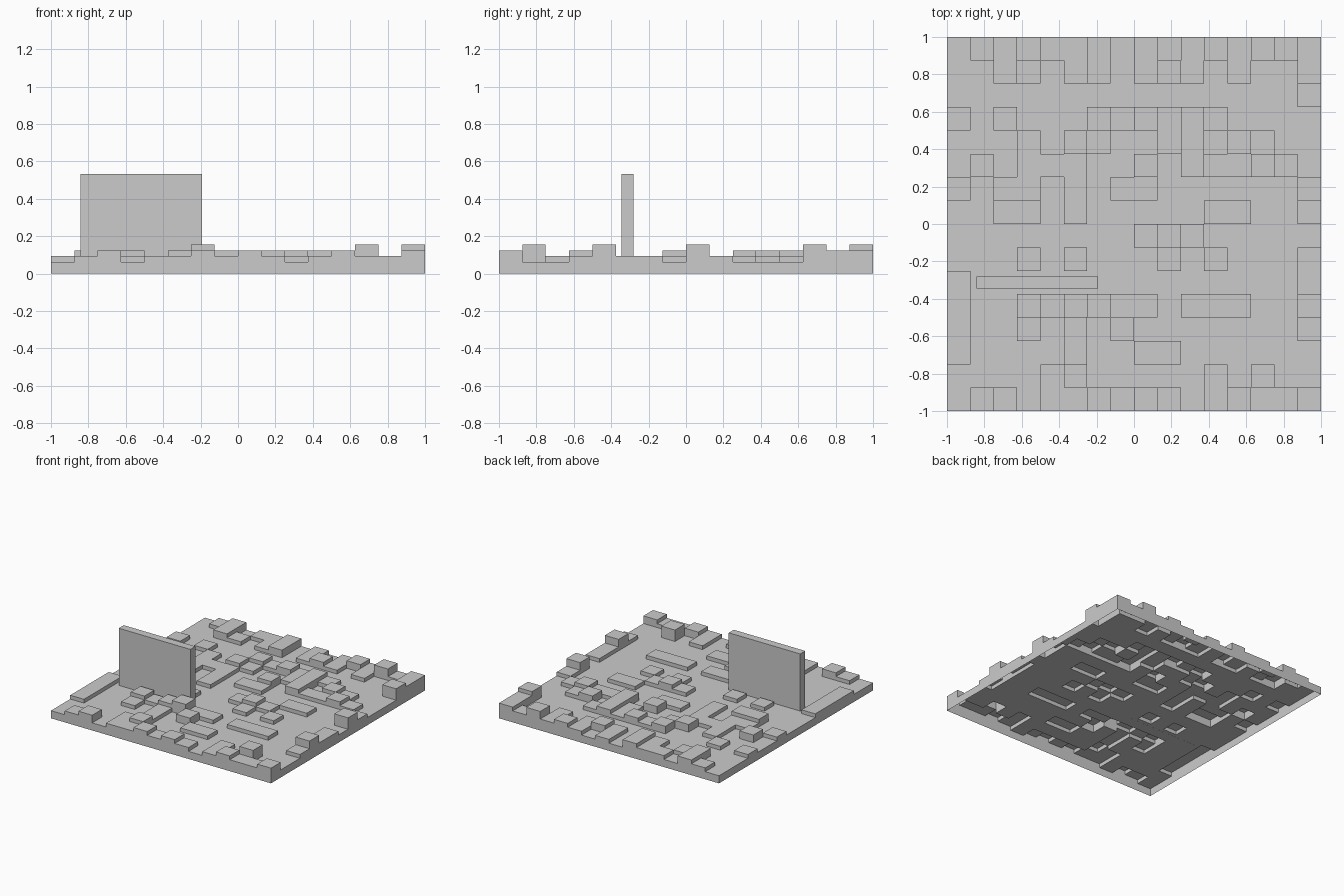
import bpy, bmesh

if "Cube" in bpy.data.objects:
    bpy.data.objects.remove(bpy.data.objects["Cube"])

CELL = 0.125          # 16 x 16 tiles across 2 units
STEP = 0.03125
N = 16

# Tile map, back row first: . floor, - one step, + two steps, # three steps
TILES = [
    ".-+.--+.-.-+-#-+",
    "..+-.-+.-+-.-..+",
    "...............#",
    "-.-...+-+-+-....",
    "...-.+-..-+.+-..",
    ".+.---..+.+--+-.",
    "-.--.-.--......-",
    "..++.-.....--..#",
    "........-+-.....",
    "...-.-...-.-...-",
    "-..............-",
    "-..+-+#--.---..#",
    "-..-.-.+.......-",
    "-....-..--......",
    "....-+.....-.#..",
    ".-+.--+-+-.-+--+",
]


def height(c, r):
    """Top of a tile; outside the board the skirt drops to the ground."""
    if not (0 <= c < N and 0 <= r < N):
        return 0.0
    return (2 + ".-+#".index(TILES[N - 1 - r][c])) * STEP


def link(bm, name):
    mesh = bpy.data.meshes.new(name)
    bm.to_mesh(mesh)
    bm.free()
    obj = bpy.data.objects.new(name, mesh)
    bpy.context.collection.objects.link(obj)
    return obj


def quad(bm, pts):
    bm.faces.new([bm.verts.new(p) for p in pts])


# Stepped ground: an open-bottomed shell of tile tops, risers and outer skirt
bm = bmesh.new()
for r in range(N):
    for c in range(N):
        x0, y0 = c * CELL - 1, r * CELL - 1
        x1, y1 = x0 + CELL, y0 + CELL
        h = height(c, r)
        quad(bm, [(x0, y0, h), (x1, y0, h), (x1, y1, h), (x0, y1, h)])
        sides = [(0, -1, (x0, y0), (x1, y0)), (1, 0, (x1, y0), (x1, y1)),
                 (0, 1, (x1, y1), (x0, y1)), (-1, 0, (x0, y1), (x0, y0))]
        for dc, dr, a, b in sides:
            low = height(c + dc, r + dr)
            if low < h:
                quad(bm, [(*a, low), (*b, low), (*b, h), (*a, h)])
bmesh.ops.remove_doubles(bm, verts=bm.verts, dist=1e-5)
link(bm, "stepped_ground")

# Upright slab standing on the floor
bm = bmesh.new()
bmesh.ops.create_cube(bm, size=1)
bmesh.ops.scale(bm, vec=(0.65, 0.065, 0.47), verts=bm.verts)
slab = link(bm, "upright_slab")
slab.location = (-0.517, -0.313, 0.297)
